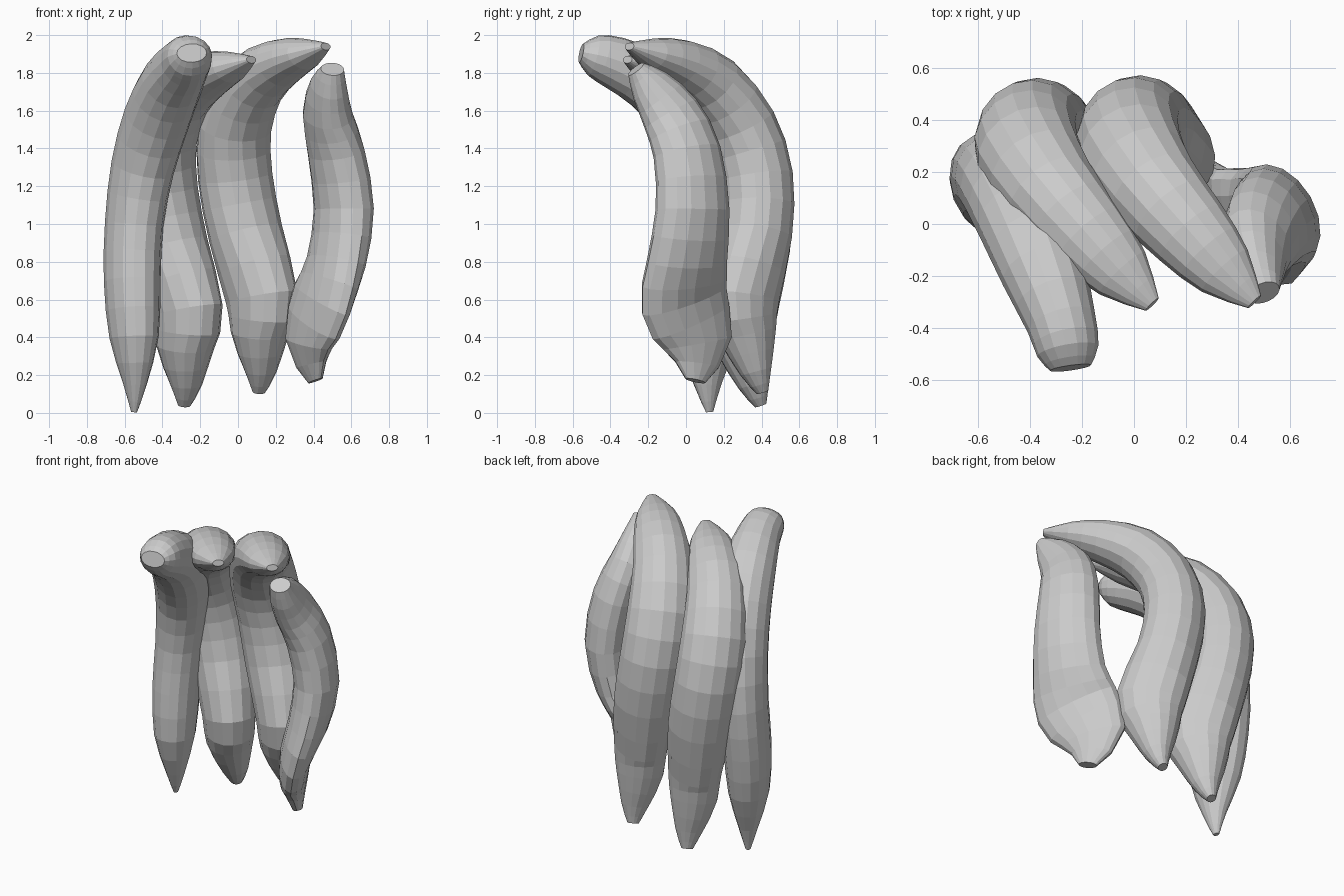
import bpy, bmesh, math
from mathutils import Vector

SIDES = 16


def spline(p0, p1, p2, p3, t):
    # Catmull-Rom blend of two neighbouring stations
    return [0.5 * (2*b + (c-a)*t + (2*a-5*b+4*c-d)*t*t + (3*b-a-3*c+d)*t**3)
            for a, b, c, d in zip(p0, p1, p2, p3)]


def banana(name, stations, side, offset=(0, 0, 0), steps=2):
    """Loft elliptical rings; station = x, y, z, side radius, bend radius."""
    n = len(stations)
    rows = []
    for i in range(n - 1):
        p = [stations[max(0, min(n - 1, i + k))] for k in (-1, 0, 1, 2)]
        rows += [spline(*p, s / steps) for s in range(steps)]
    rows.append(stations[-1])
    centres = [Vector(r[:3]) for r in rows]
    bm = bmesh.new()
    rings = []
    for i, row in enumerate(rows):
        t = (centres[min(i + 1, len(rows) - 1)] - centres[max(i - 1, 0)]).normalized()
        s = Vector(side)
        s = (s - t * s.dot(t)).normalized()
        nrm = t.cross(s)
        ring = []
        for k in range(SIDES):
            a = 2 * math.pi * k / SIDES
            ring.append(bm.verts.new(centres[i] + s * row[3] * math.cos(a)
                                     + nrm * row[4] * math.sin(a)))
        rings.append(ring)
    for lo, hi in zip(rings, rings[1:]):
        for k in range(SIDES):
            m = (k + 1) % SIDES
            bm.faces.new((lo[k], lo[m], hi[m], hi[k]))
    bm.faces.new(rings[0][::-1])
    bm.faces.new(rings[-1])
    bmesh.ops.translate(bm, verts=bm.verts, vec=offset)
    bmesh.ops.recalc_face_normals(bm, faces=bm.faces)
    me = bpy.data.meshes.new(name)
    bm.to_mesh(me)
    bm.free()
    ob = bpy.data.objects.new(name, me)
    bpy.context.collection.objects.link(ob)
    return ob


# Left fruit: blunt stem end leaning far forward
banana("left_banana", [
    (-0.55, 0.125, 0.005, 0.015, 0.02),
    (-0.545, 0.115, 0.15, 0.06, 0.075),
    (-0.55, 0.115, 0.40, 0.125, 0.165),
    (-0.56, 0.145, 0.70, 0.145, 0.185),
    (-0.55, 0.17, 1.00, 0.15, 0.185),
    (-0.505, 0.135, 1.30, 0.165, 0.185),
    (-0.43, 0.01, 1.56, 0.175, 0.185),
    (-0.35, -0.18, 1.75, 0.165, 0.165),
    (-0.28, -0.38, 1.855, 0.135, 0.14),
    (-0.255, -0.49, 1.89, 0.12, 0.11),
    (-0.245, -0.555, 1.905, 0.08, 0.05),
], (0.93, 0.36, 0))

# Two middle fruits share one shape, bending forward and to the right
middle = [
    (0.11, 0.405, 0.11, 0.035, 0.03),
    (0.12, 0.37, 0.22, 0.085, 0.085),
    (0.115, 0.325, 0.42, 0.145, 0.165),
    (0.125, 0.30, 0.61, 0.165, 0.22),
    (0.04, 0.365, 0.95, 0.20, 0.195),
    (-0.015, 0.37, 1.25, 0.205, 0.19),
    (-0.015, 0.29, 1.52, 0.205, 0.18),
    (0.075, 0.135, 1.74, 0.185, 0.165),
    (0.22, -0.035, 1.85, 0.16, 0.13),
    (0.35, -0.18, 1.90, 0.12, 0.085),
    (0.465, -0.30, 1.94, 0.035, 0.02),
]
for name, off in (("centre_right_banana", (0, 0, 0)),
                  ("centre_left_banana", (-0.395, -0.01, -0.07))):
    banana(name, middle, (0.75, 0.66, 0), off)

# Right fruit: flattened, with an angular blade-like lower end and thin stem
banana("right_banana", [
    (0.41, 0.05, 0.17, 0.03, 0.06),
    (0.375, 0.06, 0.37, 0.085, 0.21),
    (0.445, -0.01, 0.60, 0.10, 0.265),
    (0.52, 0.005, 0.80, 0.125, 0.235),
    (0.56, 0.035, 1.08, 0.14, 0.21),
    (0.52, 0.005, 1.38, 0.14, 0.19),
    (0.475, -0.08, 1.58, 0.125, 0.165),
    (0.48, -0.19, 1.73, 0.095, 0.115),
    (0.50, -0.265, 1.82, 0.065, 0.05),
], (0.87, 0.49, 0))
